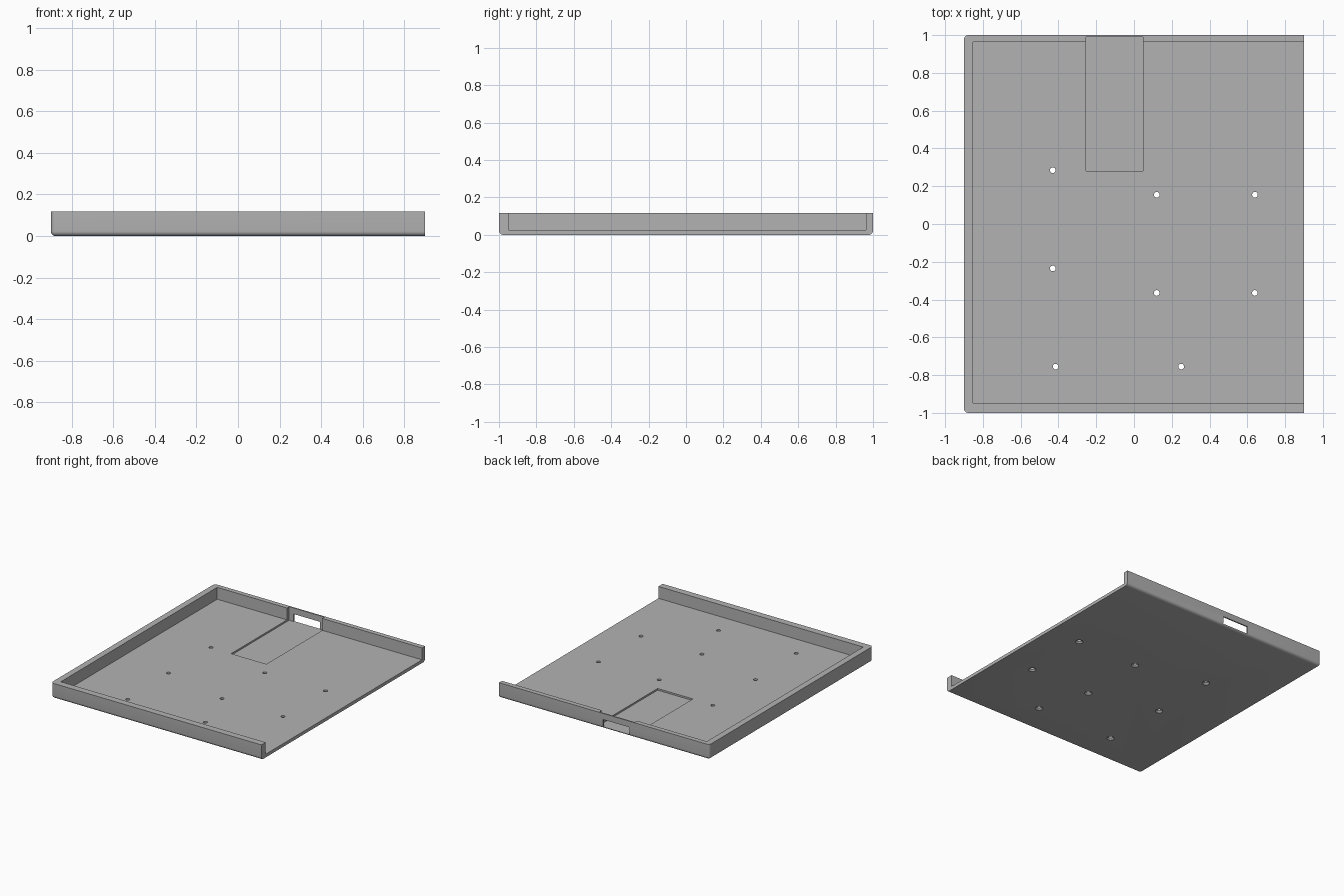
import bpy
import bmesh
from mathutils import Vector

cube = bpy.data.objects.get("Cube")
if cube:
    bpy.data.objects.remove(cube, do_unlink=True)

HALF_X, HALF_Y, HEIGHT = 0.9, 1.0, 0.117
FLOOR, POCKET_FLOOR, ROUND = 0.025, 0.012, 0.023

grey = bpy.data.materials.new("plain grey")
grey.use_nodes = True
grey.diffuse_color = (0.45, 0.45, 0.45, 1)
grey.node_tree.nodes["Principled BSDF"].inputs["Base Color"].default_value = grey.diffuse_color


def box(name, low, high):
    low, high = Vector(low), Vector(high)
    bpy.ops.mesh.primitive_cube_add(size=1, location=(low + high) / 2)
    ob = bpy.context.object
    ob.name = name
    ob.scale = high - low
    bpy.ops.object.transform_apply(location=True, rotation=False, scale=True)
    ob.data.materials.append(grey)
    return ob


def cut(target, cutter):
    mod = target.modifiers.new("cut", "BOOLEAN")
    mod.operation = "DIFFERENCE"
    mod.solver = "EXACT"
    mod.object = cutter
    bpy.context.view_layer.objects.active = target
    bpy.ops.object.modifier_apply(modifier=mod.name)
    bpy.data.objects.remove(cutter, do_unlink=True)


# Outer body, rounded underneath and at the two closed corners
tray = box("tray", (-HALF_X, -HALF_Y, 0), (HALF_X, HALF_Y, HEIGHT))
bm = bmesh.new()
bm.from_mesh(tray.data)
rounded = []
for edge in bm.edges:
    a, b = (v.co for v in edge.verts)
    middle = (a + b) / 2
    underside = middle.z < 0.001 and middle.x < HALF_X - 0.01
    closed_corner = abs(a.z - b.z) > 0.01 and middle.x < 0
    if underside or closed_corner:
        rounded.append(edge)
bmesh.ops.bevel(bm, geom=rounded, offset=ROUND, segments=6, profile=0.5, affect="EDGES")
bm.to_mesh(tray.data)
bm.free()

# Main cavity, open at one end
cut(tray, box("cavity", (-0.852, -0.948, FLOOR), (1.1, 0.963, 0.3)))

# Shallow pocket that thins the back wall, and the slot through it
cut(tray, box("pocket", (-0.255, 0.28, POCKET_FLOOR), (0.047, 0.99, 0.3)))
cut(tray, box("slot", (-0.217, 0.95, POCKET_FLOOR), (0.008, 1.1, 0.07)))

# Screw holes, widened towards the underside
holes = [(-0.43, 0.285), (-0.43, -0.235), (-0.415, -0.755), (0.25, -0.755)]
holes += [(x, y) for x in (0.12, 0.64) for y in (0.155, -0.365)]
for x, y in holes:
    bpy.ops.mesh.primitive_cylinder_add(vertices=24, radius=0.015, depth=0.1, location=(x, y, 0.02))
    cut(tray, bpy.context.object)
    bpy.ops.mesh.primitive_cone_add(vertices=24, radius1=0.037, radius2=0.015, depth=0.022,
                                    location=(x, y, 0.001))
    cut(tray, bpy.context.object)

# Single material, smooth fillets with crisp edges
tray.data.materials.clear()
tray.data.materials.append(grey)
for face in tray.data.polygons:
    face.material_index = 0
bpy.ops.object.select_all(action="DESELECT")
tray.select_set(True)
bpy.context.view_layer.objects.active = tray
bpy.ops.object.shade_smooth_by_angle(angle=0.6)
